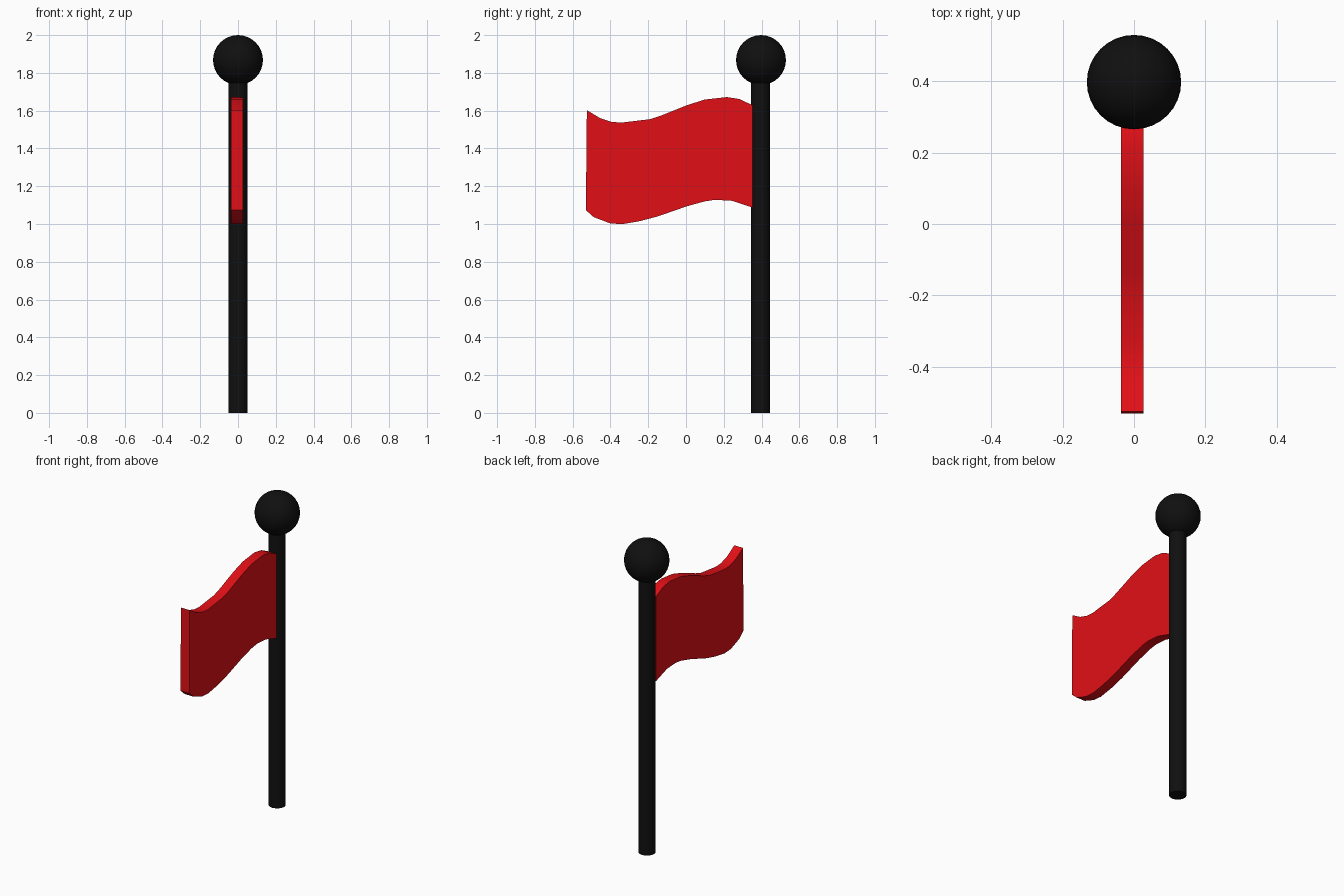
import bpy, bmesh, math

if "Cube" in bpy.data.objects:
    bpy.data.objects.remove(bpy.data.objects["Cube"])


def material(name, rgb):
    m = bpy.data.materials.new(name)
    m.diffuse_color = (*rgb, 1)
    m.use_nodes = True
    m.node_tree.nodes["Principled BSDF"].inputs["Base Color"].default_value = m.diffuse_color
    return m


BLACK = material("black", (0.005, 0.005, 0.005))
RED = material("red", (0.75, 0.005, 0.008))
POLE_Y = 0.395


def finish(obj, name, mat, angle=30):
    obj.name = name
    obj.data.materials.append(mat)
    bpy.ops.object.select_all(action='DESELECT')
    obj.select_set(True)
    bpy.context.view_layer.objects.active = obj
    bpy.ops.object.shade_smooth_by_angle(angle=math.radians(angle))


# Pole, reaching into the ball
bpy.ops.mesh.primitive_cylinder_add(vertices=32, radius=0.05, depth=1.76,
                                    location=(0, POLE_Y, 0.88))
finish(bpy.context.object, "pole", BLACK)

# Ball on top
bpy.ops.mesh.primitive_uv_sphere_add(segments=32, ring_count=16, radius=0.132,
                                     location=(0, POLE_Y + 0.002, 1.868))
finish(bpy.context.object, "pole_ball", BLACK)

# Waving flag: (y, z) outline along the top and bottom edges
top = [(-0.525, 1.603), (-0.456, 1.561), (-0.392, 1.54), (-0.34, 1.537),
       (-0.19, 1.555), (-0.135, 1.573), (0.005, 1.629), (0.10, 1.659),
       (0.217, 1.672), (0.285, 1.661), (0.355, 1.627)]
bottom = [(-0.53, 1.073), (-0.488, 1.036), (-0.403, 1.004), (-0.34, 0.999),
          (-0.245, 1.015), (-0.15, 1.04), (0.005, 1.094), (0.10, 1.12),
          (0.153, 1.128), (0.243, 1.123), (0.355, 1.086)]
bm = bmesh.new()
rows = [[bm.verts.new((-0.036, y, z)) for y, z in edge] for edge in (top, bottom)]
for i in range(len(top) - 1):
    bm.faces.new((rows[0][i], rows[0][i + 1], rows[1][i + 1], rows[1][i]))

# Give the flag its thickness
ext = bmesh.ops.extrude_face_region(bm, geom=bm.faces[:])
new_verts = [g for g in ext["geom"] if isinstance(g, bmesh.types.BMVert)]
bmesh.ops.translate(bm, verts=new_verts, vec=(0.062, 0, 0))
bmesh.ops.recalc_face_normals(bm, faces=bm.faces[:])
mesh = bpy.data.meshes.new("flag")
bm.to_mesh(mesh)
bm.free()
flag = bpy.data.objects.new("flag", mesh)
bpy.context.collection.objects.link(flag)
finish(flag, "flag", RED)
